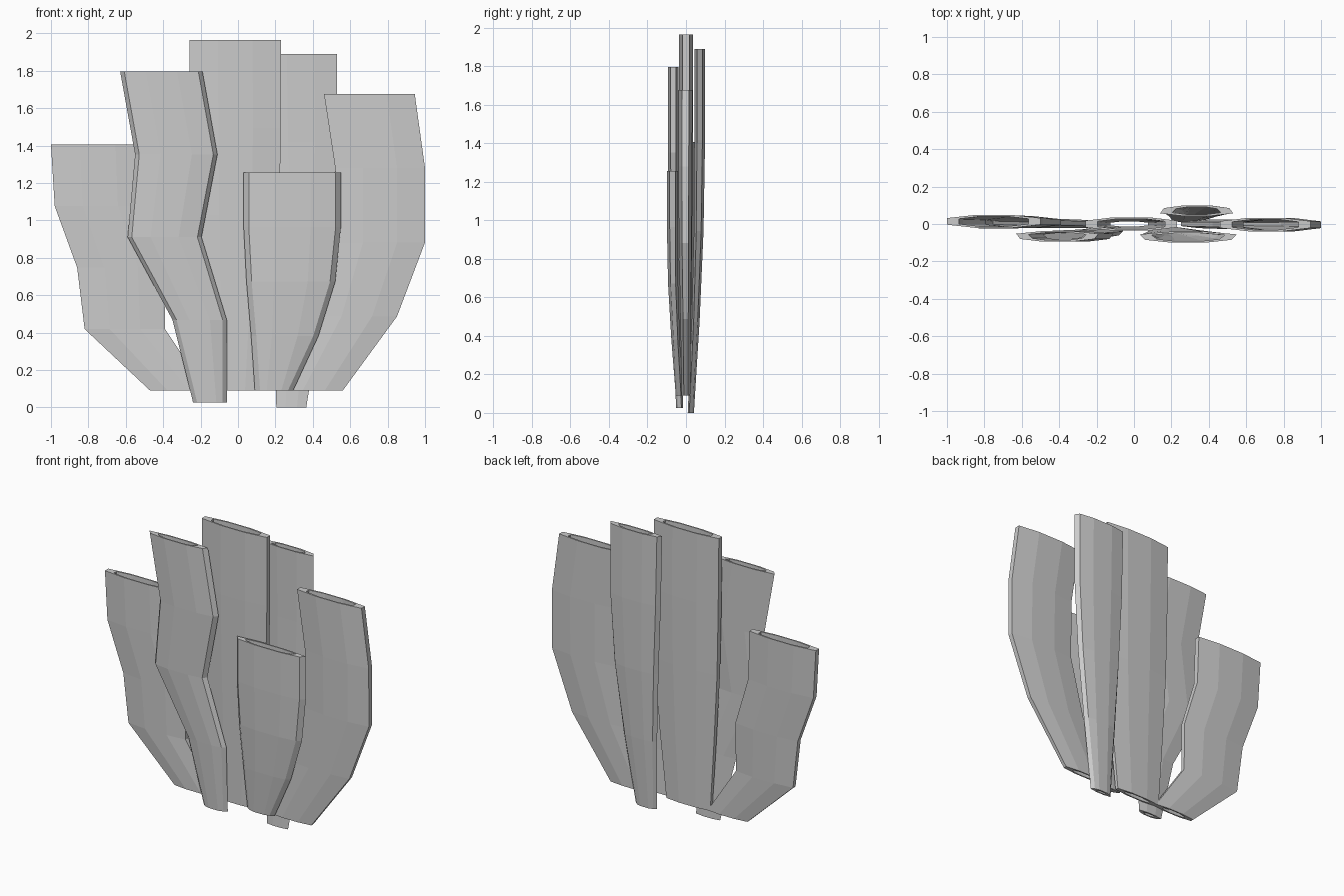
import bpy, bmesh

if "Cube" in bpy.data.objects:
    bpy.data.objects.remove(bpy.data.objects["Cube"])


def outline(xl, xr, y, h, slant, inset=0.0, wall=0.0):
    """Flat eight-sided section; slant = x shift between back and front of the end walls."""
    xl, xr, h = xl + inset, xr - inset, h - wall
    c, w = (xl + xr) / 2, (xr - xl) / 2
    e = 0.5 * h                                   # half height of the end walls
    fl, bl = max(slant, 0), max(-slant, 0)        # front / back inset
    return [(xl + fl, y - e), (c - .38 * w, y - h), (c + .38 * w, y - h), (xr - fl, y - e),
            (xr - bl, y + e), (c + .38 * w, y + h), (c - .38 * w, y + h), (xl + bl, y + e)]


def blade(name, z0, z1, lefts, rights, ys, h0, h1, slant):
    """Hollow blade open at both ends, lofted through evenly spaced sections."""
    bm = bmesh.new()
    n = len(lefts)
    outer, inner = [], []
    for i in range(n):
        t = i / (n - 1)
        z, h = z0 + (z1 - z0) * t, h0 + (h1 - h0) * min(1, t * 1.5)
        for rings, inset, wall in ((outer, 0, 0), (inner, .065, .008)):
            pts = outline(lefts[i], rights[i], ys[i], h, slant, inset if i else min(inset, (rights[i] - lefts[i]) * .22), wall)
            rings.append([bm.verts.new((x, y, z)) for x, y in pts])
    # outer skin, inner skin, then the two rims
    pairs = list(zip(outer, outer[1:])) + list(zip(inner[1:], inner))
    pairs += [(outer[-1], inner[-1]), (inner[0], outer[0])]
    for a, b in pairs:
        for k in range(8):
            m = (k + 1) % 8
            bm.faces.new((a[k], a[m], b[m], b[k]))
    bmesh.ops.recalc_face_normals(bm, faces=bm.faces)
    me = bpy.data.meshes.new(name)
    bm.to_mesh(me)
    bm.free()
    bpy.context.collection.objects.link(bpy.data.objects.new(name, me))


# Middle row
blade("center_blade", .09, 1.965, (-.19, -.22, -.245, -.255, -.26), (.14, .19, .22, .23, .23),
      (0,) * 5, .022, .036, 0)
blade("left_blade", .09, 1.405, (-.47, -.82, -.86, -.98, -1.0), (-.17, -.39, -.39, -.49, -.50),
      (0, .006, .01, .012, .014), .022, .035, 0)
blade("right_blade", .09, 1.675, (.25, .42, .52, .52, .46), (.56, .85, 1.0, 1.0, .945),
      (0, -.002, -.004, -.004, -.003), .022, .036, 0)

# Front row
blade("front_left_blade", .025, 1.795, (-.24, -.35, -.59, -.55, -.63), (-.06, -.06, -.195, -.11, -.19),
      (-.033, -.05, -.063, -.066, -.066), .018, .028, .022)
blade("front_right_blade", .09, 1.255, (.09, .07, .045, .03, .03), (.295, .43, .52, .55, .55),
      (-.035, -.054, -.067, -.07, -.07), .018, .029, .028)

# Back row
blade("back_blade", 0, 1.89, (.205, .19, .17, .15, .14), (.365, .44, .50, .53, .53),
      (.025, .05, .066, .071, .071), .016, .028, -.02)
